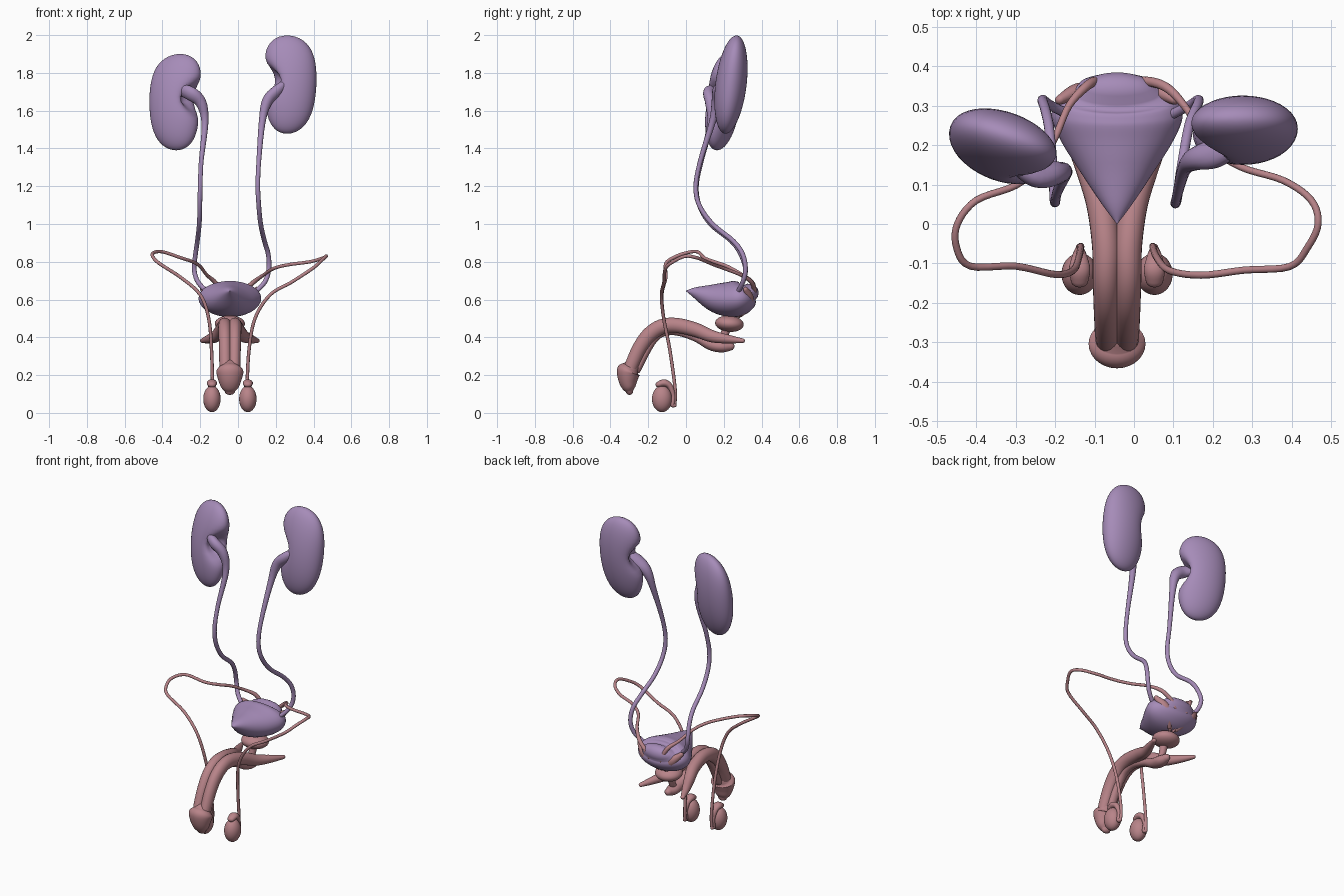
import bpy, bmesh, math
from mathutils import Vector, Matrix, Quaternion

MID = -0.043  # x of the body midline


def material(name, col):
    m = bpy.data.materials.new(name)
    m.diffuse_color = (*col, 1)
    return m


PURPLE = material("purple_tissue", (0.38, 0.26, 0.48))
PINK = material("pink_tissue", (0.48, 0.23, 0.25))


def finish(name, bm, mat):
    bmesh.ops.recalc_face_normals(bm, faces=bm.faces)
    me = bpy.data.meshes.new(name)
    bm.to_mesh(me)
    bm.free()
    for p in me.polygons:
        p.use_smooth = True
    me.materials.append(mat)
    ob = bpy.data.objects.new(name, me)
    bpy.context.collection.objects.link(ob)
    return ob


def spline(vals, steps):
    # Catmull-Rom through tuples of any length
    out, n = [], len(vals)
    for i in range(n - 1):
        a, b, c, d = (vals[max(0, min(n - 1, i + k))] for k in (-1, 0, 1, 2))
        for s in range(steps):
            t = s / steps
            out.append([0.5 * (2 * q + (r - p) * t + (2 * p - 5 * q + 4 * r - w) * t * t
                               + (3 * q - p - 3 * r + w) * t ** 3) for p, q, r, w in zip(a, b, c, d)])
    out.append(list(vals[-1]))
    return out


def sweep(name, pts, mat, radii, ref=(1, 0, 0), seg=20, steps=5):
    # Elliptical tube with rounded ends; radii: number, or one (a, b) per point
    if not isinstance(radii, list):
        radii = [(radii, radii)] * len(pts)
    rows = spline([(*p, *r) for p, r in zip(pts, radii)], steps)
    P = [Vector(r[:3]) for r in rows]
    R = [(max(r[3], .002), max(r[4], .002)) for r in rows]
    T = [(P[min(i + 1, len(P) - 1)] - P[max(i - 1, 0)]).normalized() for i in range(len(P))]
    rings, nrm = [], Vector(ref)
    for i, t in enumerate(T):
        if i:
            nrm = T[i - 1].rotation_difference(t) @ nrm
        nrm = (nrm - t * nrm.dot(t)).normalized()
        rings.append((P[i], nrm.copy(), t.cross(nrm), *R[i]))

    def dome(ring, d):
        c, n, b, ra, rb = ring
        h = min(ra, rb)
        return [(c + d * h * math.sin(a), n, b, ra * math.cos(a), rb * math.cos(a)) for a in (.5, 1.0, 1.4)]
    rings = dome(rings[0], -T[0])[::-1] + rings + dome(rings[-1], T[-1])
    bm = bmesh.new()
    loops = [[bm.verts.new(c + n * ra * math.cos(k * math.tau / seg) + b * rb * math.sin(k * math.tau / seg))
              for k in range(seg)] for c, n, b, ra, rb in rings]
    for A, B in zip(loops, loops[1:]):
        for k in range(seg):
            bm.faces.new((A[k], A[(k + 1) % seg], B[(k + 1) % seg], B[k]))
    bm.faces.new(loops[0])
    bm.faces.new(loops[-1])
    return finish(name, bm, mat)


def ellipsoid(name, c, r, mat, rot=(0, 0, 0), shape=None):
    bm = bmesh.new()
    bmesh.ops.create_uvsphere(bm, u_segments=40, v_segments=28, radius=1)
    for v in bm.verts:
        if shape:
            v.co = shape(v.co)
        v.co = Vector((v.co.x * r[0], v.co.y * r[1], v.co.z * r[2]))
    ob = finish(name, bm, mat)
    ob.location, ob.rotation_euler = c, rot
    return ob


def bean(side):
    # unit sphere -> kidney with a hilum on the medial side
    def f(p):
        u, v, w = p.x * side, p.y, p.z
        u *= (1 + .3 * w * w) * (1 + .08 * w)
        if u < 0:
            u *= 1 - .75 * math.exp(-((w - .08) / .27) ** 2) * math.exp(-((v + .2) / .8) ** 2)
        u -= .12 * (w * w - .3)
        return Vector((u * side, v + .35 * w, w))
    return f


# Kidneys
ellipsoid("kidney_left", (.272, .238, 1.738), (.138, .083, .26), PURPLE, (0, 0, 0), bean(1))
ellipsoid("kidney_right", (-.328, .195, 1.645), (.142, .083, .255), PURPLE, (0, 0, math.radians(-20)), bean(-1))

# Renal pelvis and ureters
taper = [(.02, .03), (.03, .04), (.028, .03), (.018, .018)]
ur = [(.27, .21, 1.75), (.21, .18, 1.705), (.155, .165, 1.65), (.128, .14, 1.54), (.11, .075, 1.33), (.105, .052, 1.2),
      (.11, .07, 1.1), (.12, .14, 1.0), (.14, .25, .91), (.16, .30, .84), (.163, .315, .76), (.14, .30, .69), (.08, .27, .63)]
ul = [(-.31, .16, 1.71), (-.25, .125, 1.69), (-.195, .13, 1.64), (-.175, .13, 1.53), (-.195, .08, 1.33), (-.20, .055, 1.2),
      (-.202, .07, 1.1), (-.205, .13, 1.0), (-.215, .24, .91), (-.225, .29, .84), (-.232, .315, .76), (-.21, .30, .69), (-.15, .27, .63)]
for name, path in (("ureter_left", ur), ("ureter_right", ul)):
    sweep(name, path, PURPLE, taper + [(.0125, .0125)] * (len(path) - 4), seg=14)

# Bladder: apex at front, broad base at back
bl = [(0.003, .645, .003, .003), (.05, .637, .038, .03), (.14, .612, .098, .072), (.21, .602, .142, .09),
      (.27, .605, .166, .095), (.315, .62, .152, .08), (.335, .635, .11, .05)]
sweep("bladder", [(MID, y, z) for y, z, _, _ in bl], PURPLE, [(a, b) for *_, a, b in bl], seg=32)

# Bladder neck and prostate
sweep("bladder_neck", [(MID, .22, .55), (MID, .225, .50), (MID, .20, .40), (MID, .18, .36)], PINK,
      [(.04, .035), (.03, .03), (.02, .02), (.02, .02)])
ellipsoid("prostate", (MID, .23, .472), (.08, .076, .043), PINK, (math.radians(-5), 0, 0))

# Shaft: paired upper bodies spreading into crura at the back
body = [(.145, .30, .382, .013, .012), (.115, .23, .39, .022, .022), (.075, .14, .405, .03, .032),
        (.042, .05, .44, .036, .038), (.028, -.05, .463, .036, .04), (.027, -.13, .456, .035, .04),
        (.026, -.195, .413, .034, .04), (.025, -.245, .345, .033, .038), (.024, -.283, .265, .032, .036),
        (.022, -.303, .21, .03, .034)]
for name, s in (("corpus_left", 1), ("corpus_right", -1)):
    sweep(name, [(MID + s * o, y, z) for o, y, z, _, _ in body], PINK, [b[3:] for b in body])

# Lower spongy body with bulb
sp = [(.235, .352, .022, .022), (.19, .35, .038, .03), (.13, .362, .035, .03), (.05, .40, .026, .022), (-.05, .432, .025, .022),
      (-.125, .425, .026, .022), (-.175, .385, .026, .022), (-.22, .31, .026, .022), (-.26, .23, .026, .022)]
sweep("spongy_body", [(MID, y, z) for y, z, _, _ in sp], PINK, [(a, b) for *_, a, b in sp])

# Glans with flared rim
gl = [(-.292, .238, .055, .045), (-.302, .222, .071, .062), (-.306, .205, .07, .06), (-.307, .17, .06, .05),
      (-.303, .135, .046, .036), (-.299, .115, .028, .02)]
sweep("glans", [(MID, y, z) for y, z, _, _ in gl], PINK, [(a, b) for *_, a, b in gl], seg=28)

# Testes, epididymides and seminal vesicles
for side, s in (("left", 1), ("right", -1)):
    x = MID + s * .095
    ellipsoid("testis_" + side, (x, -.127, .074), (.046, .053, .07), PINK)
    sweep("epididymis_" + side, [(x, -.145, .15), (x, -.115, .158), (x, -.085, .14), (x, -.068, .09), (x, -.072, .045), (x, -.06, .04)],
          PINK, [(.022, .016), (.027, .02), (.02, .016), (.013, .012), (.014, .013), (.01, .01)])
    sweep("seminal_vesicle_" + side, [(MID + s * .025, .29, .52), (MID + s * .06, .325, .565), (MID + s * .10, .335, .61),
          (MID + s * .145, .315, .655)], PINK, [(.013, .013), (.026, .022), (.026, .022), (.014, .012)])

# Sperm ducts from testes over and behind the bladder
dl = [(.05, -.06, .04), (.048, -.058, .13), (.058, -.085, .33), (.09, -.118, .5), (.17, -.13, .625), (.28, -.117, .69),
      (.395, -.108, .765), (.44, -.06, .805), (.467, 0, .83), (.45, .06, .82), (.38, .11, .80), (.27, .145, .785),
      (.19, .20, .765), (.135, .29, .73), (.08, .348, .69), (.015, .362, .63), (-.015, .34, .57), (-.03, .28, .51)]
dr = [(-.137, -.06, .04), (-.135, -.058, .13), (-.14, -.085, .33), (-.155, -.118, .5), (-.20, -.128, .625), (-.3, -.107, .715),
      (-.415, -.107, .79), (-.45, -.06, .825), (-.448, 0, .847), (-.40, .06, .853), (-.30, .098, .82), (-.24, .15, .80),
      (-.20, .22, .775), (-.165, .30, .73), (-.12, .35, .69), (-.09, .362, .63), (-.068, .34, .57), (-.055, .28, .51)]
for name, path in (("sperm_duct_left", dl), ("sperm_duct_right", dr)):
    sweep(name, path, PINK, [(.009, .009)] * 14 + [(.012, .012)] * 3 + [(.009, .009)], seg=12)
